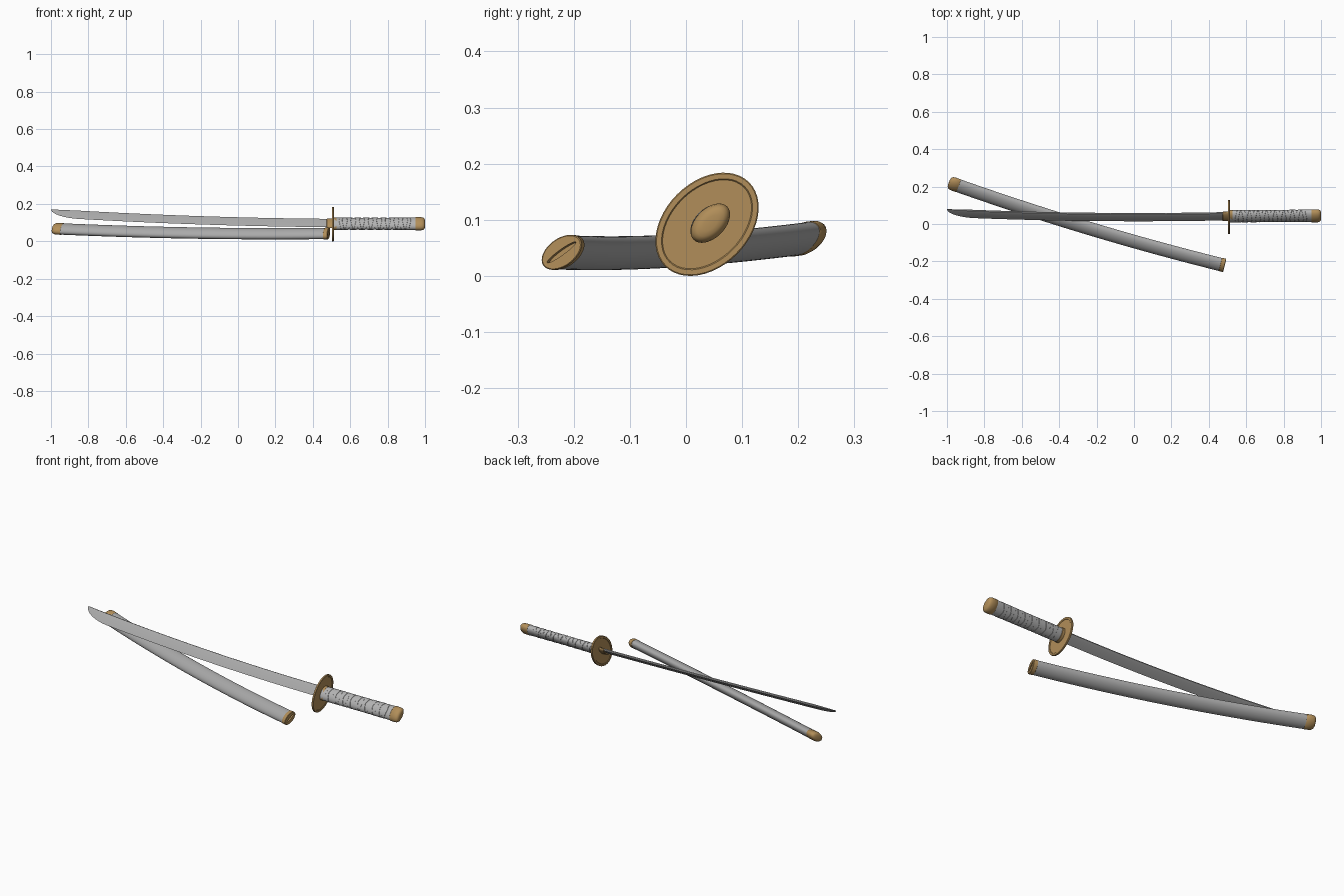
import bpy, bmesh, math
from mathutils import Vector

if "Cube" in bpy.data.objects:
    bpy.data.objects.remove(bpy.data.objects["Cube"])


def material(name, rgb):
    m = bpy.data.materials.new(name)
    m.diffuse_color = (*rgb, 1)
    m.use_nodes = True
    m.node_tree.nodes["Principled BSDF"].inputs["Base Color"].default_value = m.diffuse_color
    return m


STEEL = material("steel_grey", (0.40, 0.40, 0.40))
WRAP = material("wrap_grey", (0.45, 0.45, 0.45))
GOLD = material("old_gold", (0.44, 0.27, 0.10))

# Sword cross-section axes: U runs from edge to spine, V across the flat
U = Vector((0, math.cos(math.radians(45)), math.sin(math.radians(45))))
V = Vector((0, -U.z, U.y))


def loft(name, rings, mats, pick=lambda i: 0, angle=35):
    """Skin closed rings of points; pick(i) gives the material of segment i."""
    bm = bmesh.new()
    vr = [[bm.verts.new(p) for p in r] for r in rings]
    n = len(vr[0])
    for i in range(len(vr) - 1):
        for j in range(n):
            k = (j + 1) % n
            f = bm.faces.new((vr[i][j], vr[i][k], vr[i + 1][k], vr[i + 1][j]))
            f.material_index = pick(i)
    bm.faces.new(vr[0]).material_index = pick(0)
    bm.faces.new(vr[-1]).material_index = pick(len(vr) - 2)
    bmesh.ops.recalc_face_normals(bm, faces=bm.faces)
    me = bpy.data.meshes.new(name)
    bm.to_mesh(me)
    bm.free()
    for m in mats:
        me.materials.append(m)
    ob = bpy.data.objects.new(name, me)
    bpy.context.collection.objects.link(ob)
    bpy.ops.object.select_all(action='DESELECT')
    ob.select_set(True)
    bpy.context.view_layer.objects.active = ob
    bpy.ops.object.shade_smooth_by_angle(angle=math.radians(angle))
    return ob


def oval(c, a, b, ua=U, ub=V, n=48):
    return [c + ua * (a * math.cos(2 * math.pi * j / n)) + ub * (b * math.sin(2 * math.pi * j / n))
            for j in range(n)]


def sword_oval(x, a, b, cy=0.042, cz=0.094):
    return oval(Vector((x, cy, cz)), a, b)


# Blade: curved spine, straight bevels, rounded sweep up to the point
def spine(x):
    t = 0.5 - x
    return Vector((x, 0.062 - 0.021 * t + 0.022 * t * t, 0.118 + 0.008 * t + 0.0182 * t * t))


def blade_ring(x):
    s = min(1, max(0.0005, (x + 1) / 0.15))
    w = 0.060 * math.sqrt(1 - (1 - s) ** 2)
    h = 0.0065 * min(1, 0.1 + s)
    p = spine(x)
    ridge = p - U * (w * 0.3)
    return [p, p - U * (w * 0.04) + V * (h * 0.8), ridge + V * h, p - U * w,
            ridge - V * h, p - U * (w * 0.04) - V * (h * 0.8)]


xs = [-1 + 0.15 * (i / 14) ** 2 for i in range(15)] + [-0.85 + 1.36 * i / 30 for i in range(1, 31)]
loft("blade", [blade_ring(x) for x in xs], [STEEL], angle=15)

# Collar where the blade meets the guard
loft("blade_collar", [sword_oval(x, a, b, 0.041, 0.096) for x, a, b in
                      ((0.474, 0.032, 0.009), (0.476, 0.034, 0.011), (0.505, 0.035, 0.012))], [GOLD])

# Guard with raised rim on both faces
guard = [(0.5035, 0.093, 0.0625), (0.5015, 0.095, 0.0645), (0.5015, 0.104, 0.0735),
         (0.503, 0.106, 0.0755), (0.511, 0.106, 0.0755), (0.5125, 0.104, 0.0735),
         (0.5125, 0.095, 0.0645), (0.5105, 0.093, 0.0625)]
loft("guard", [sword_oval(x, a, b, 0.0375, 0.092) for x, a, b in guard], [GOLD])


# Handle core, slightly waisted
def grip(x):
    t = (x - 0.51) / 0.44
    d = 0.0015 * (2 * t - 1) ** 2
    return Vector((x, 0.041 + 0.003 * t, 0.094)), 0.0375 + d + 0.001 * t, 0.0235 + d


loft("handle", [oval(*grip(0.51 + 0.44 * i / 12)) for i in range(13)], [WRAP])

# Two counter-wound wrap ribbons crossing on the flats
def ribbon(name, sign):
    pitch, half, rings = 0.046, 0.010, []
    turns, step = 8, 36
    for i in range(turns * step + 1):
        th = 2 * math.pi * i / step
        x = 0.548 + pitch * i / step
        ring = []
        for dx, off in ((-half, -0.001), (-half * 0.8, 0.0012), (half * 0.8, 0.0012), (half, -0.001)):
            c, a, b = grip(x + dx)
            ang = math.pi / 2 + sign * th
            ring.append(c + U * ((a + off) * math.cos(ang)) + V * ((b + off) * math.sin(ang)))
        rings.append(ring)
    loft(name, rings, [WRAP])


ribbon("wrap_left", 1)
ribbon("wrap_right", -1)

# Handle collar and pommel
loft("handle_collar", [sword_oval(x, a, b) for x, a, b in
                       ((0.508, 0.040, 0.0255), (0.526, 0.040, 0.0255), (0.528, 0.038, 0.024))], [GOLD])
loft("pommel", [sword_oval(x, a, b, 0.0435, 0.094) for x, a, b in
                ((0.948, 0.040, 0.0245), (0.950, 0.042, 0.0262), (0.980, 0.042, 0.0262),
                 (0.989, 0.040, 0.0245), (0.995, 0.036, 0.021), (0.9985, 0.029, 0.016),
                 (1.0, 0.018, 0.009))], [GOLD], angle=50)


# Scabbard: s runs from the mouth (0) to the rounded tip (1)
def sheath_point(s):
    k = s * (1 - s)
    return Vector((0.485 - 1.473 * s, -0.222 + 0.444 * s - 0.08 * k, 0.042 + 0.026 * s - 0.042 * k))


def sheath_ring(s, a, b):
    t = (sheath_point(s + 0.001) - sheath_point(s - 0.001)).normalized()
    ua = Vector((0, math.cos(math.radians(34)), math.sin(math.radians(34))))
    ua = (ua - t * ua.dot(t)).normalized()
    return oval(sheath_point(s), a, b, ua, t.cross(ua))


A, B = 0.041, 0.025
loft("scabbard", [sheath_ring(0.012 + 0.958 * i / 40, A - 0.001, B - 0.001) for i in range(41)], [STEEL])

# Gold mouth band with a recessed blade slot
loft("scabbard_mouth", [sheath_ring(s, a, b) for s, a, b in
                        ((0.010, 0.030, 0.0045), (0.0, 0.032, 0.005), (0.0, 0.039, 0.0235),
                         (0.001, A, B), (0.015, A, B), (0.016, A - 0.002, B - 0.002))], [GOLD])

# Gold tip cap
loft("scabbard_tip", [sheath_ring(s, A * k, B * k) for s, k in
                      ((0.966, 0.95), (0.967, 1.0), (0.985, 1.0), (0.992, 0.95),
                       (0.997, 0.84), (0.9995, 0.68), (1.001, 0.4))], [GOLD], angle=50)
